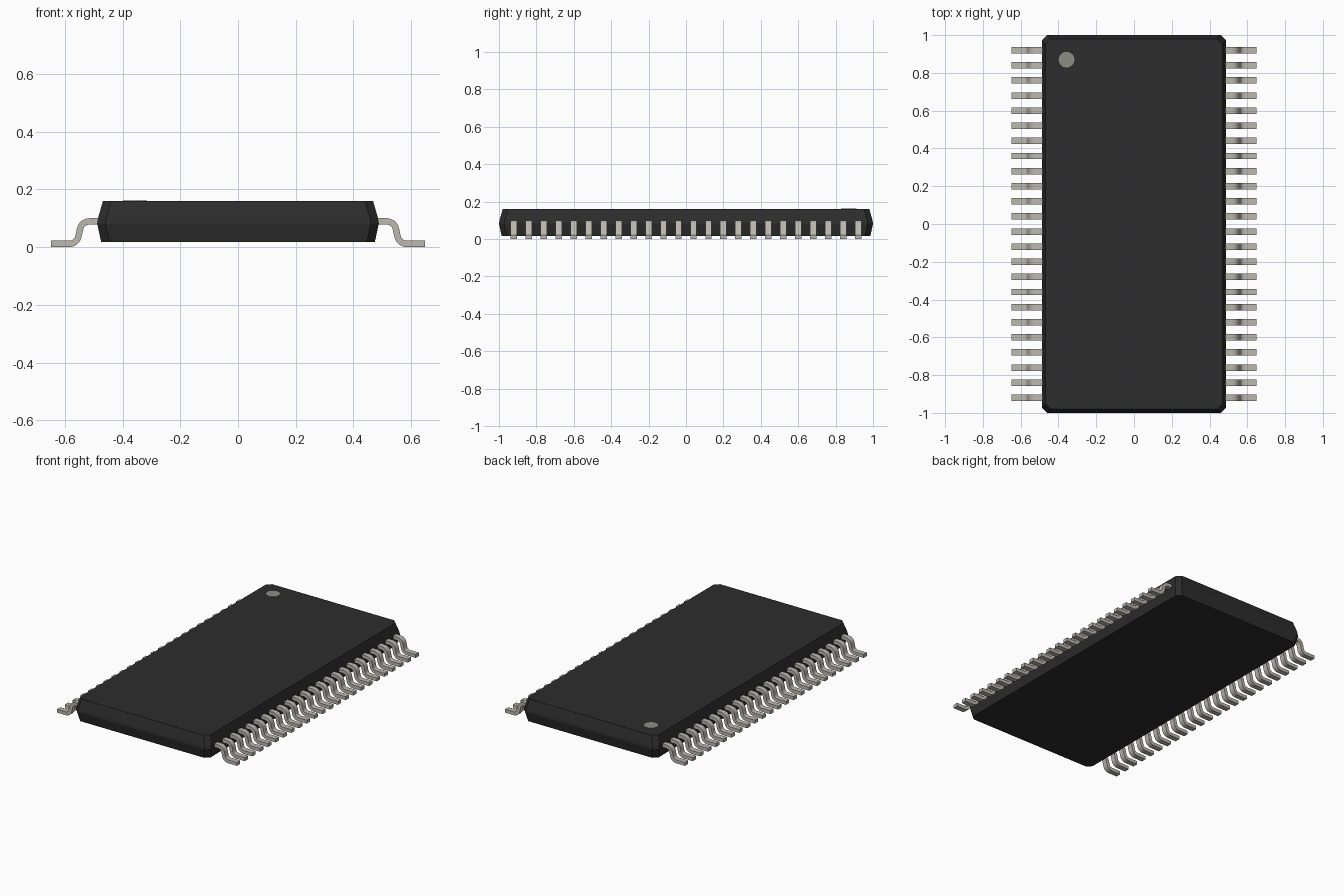
import bpy, bmesh, math
from mathutils import Vector

if "Cube" in bpy.data.objects:
    bpy.data.objects.remove(bpy.data.objects["Cube"], do_unlink=True)


def material(name, rgb):
    m = bpy.data.materials.new(name)
    m.use_nodes = True
    colour = (*rgb, 1)
    m.diffuse_color = colour
    m.node_tree.nodes["Principled BSDF"].inputs["Base Color"].default_value = colour
    return m


def finish(name, bm, mat):
    bmesh.ops.recalc_face_normals(bm, faces=bm.faces)
    mesh = bpy.data.meshes.new(name)
    bm.to_mesh(mesh)
    bm.free()
    mesh.materials.append(mat)
    obj = bpy.data.objects.new(name, mesh)
    bpy.context.collection.objects.link(obj)
    return obj


def loft(bm, rings):
    """Skin a stack of equal point rings and cap both ends."""
    rows = [[bm.verts.new(p) for p in ring] for ring in rings]
    for a, b in zip(rows, rows[1:]):
        for i in range(len(a)):
            j = (i + 1) % len(a)
            bm.faces.new((a[i], a[j], b[j], b[i]))
    bm.faces.new(rows[0])
    bm.faces.new(rows[-1])


plastic = material("black plastic", (0.026, 0.026, 0.026))
metal = material("tinned metal", (0.50, 0.48, 0.43))
paint = material("grey marking", (0.27, 0.27, 0.24))


# Moulded body: rectangles with cut corners, tapering away from the parting line
def cut_rectangle(x, y, z, c=0.028):
    return [(x, y - c, z), (x - c, y, z), (c - x, y, z), (-x, y - c, z),
            (-x, c - y, z), (c - x, -y, z), (x - c, -y, z), (x, c - y, z)]


bm = bmesh.new()
levels = [(0.017, 0.014), (0.082, 0), (0.1, 0.003), (0.16, 0.02)]
loft(bm, [cut_rectangle(0.488 - inset, 1 - inset, z) for z, inset in levels])
finish("body", bm, plastic)

# Pin one marker: thin painted disc on the top face
bm = bmesh.new()
bmesh.ops.create_cone(bm, cap_ends=True, segments=16, radius1=0.042,
                      radius2=0.042, depth=0.002)
marker = finish("pin_one_marker", bm, paint)
marker.location = (-0.357, 0.87, 0.161)


# Gull-wing lead: centre line with two rounded bends, swept with a flat section
def arc(cx, cz, r, start, end, steps=6):
    angles = [math.radians(start + (end - start) * i / steps) for i in range(steps + 1)]
    return [Vector((cx + r * math.cos(a), 0, cz + r * math.sin(a))) for a in angles]


path = [Vector((0.46, 0, 0.089))]
path += arc(0.515, 0.056, 0.033, 90, 8)
path += arc(0.585, 0.044, 0.033, 188, 270)
path += [Vector((0.648, 0, 0.011))]

width, thick = 0.034, 0.022
rings = []
for i, p in enumerate(path):
    tangent = (path[min(i + 1, len(path) - 1)] - path[max(i - 1, 0)]).normalized()
    if i < 2 or i > len(path) - 3:
        tangent = Vector((1, 0, 0))
    across = Vector((-tangent.z, 0, tangent.x)) * thick / 2
    side = Vector((0, width / 2, 0))
    rings.append([p + across + side, p + across - side,
                  p - across - side, p - across + side])

bm = bmesh.new()
loft(bm, rings)
bmesh.ops.translate(bm, verts=bm.verts, vec=(0, -0.92, 0))
leads = finish("leads", bm, metal)

bpy.context.view_layer.objects.active = leads
leads.select_set(True)
bpy.ops.object.shade_smooth_by_angle(angle=math.radians(30))

# Row of leads along each long side
row = leads.modifiers.new("row", "ARRAY")
row.count = 24
row.use_relative_offset = False
row.use_constant_offset = True
row.constant_offset_displace = (0, 0.08, 0)
leads.modifiers.new("both_sides", "MIRROR")
